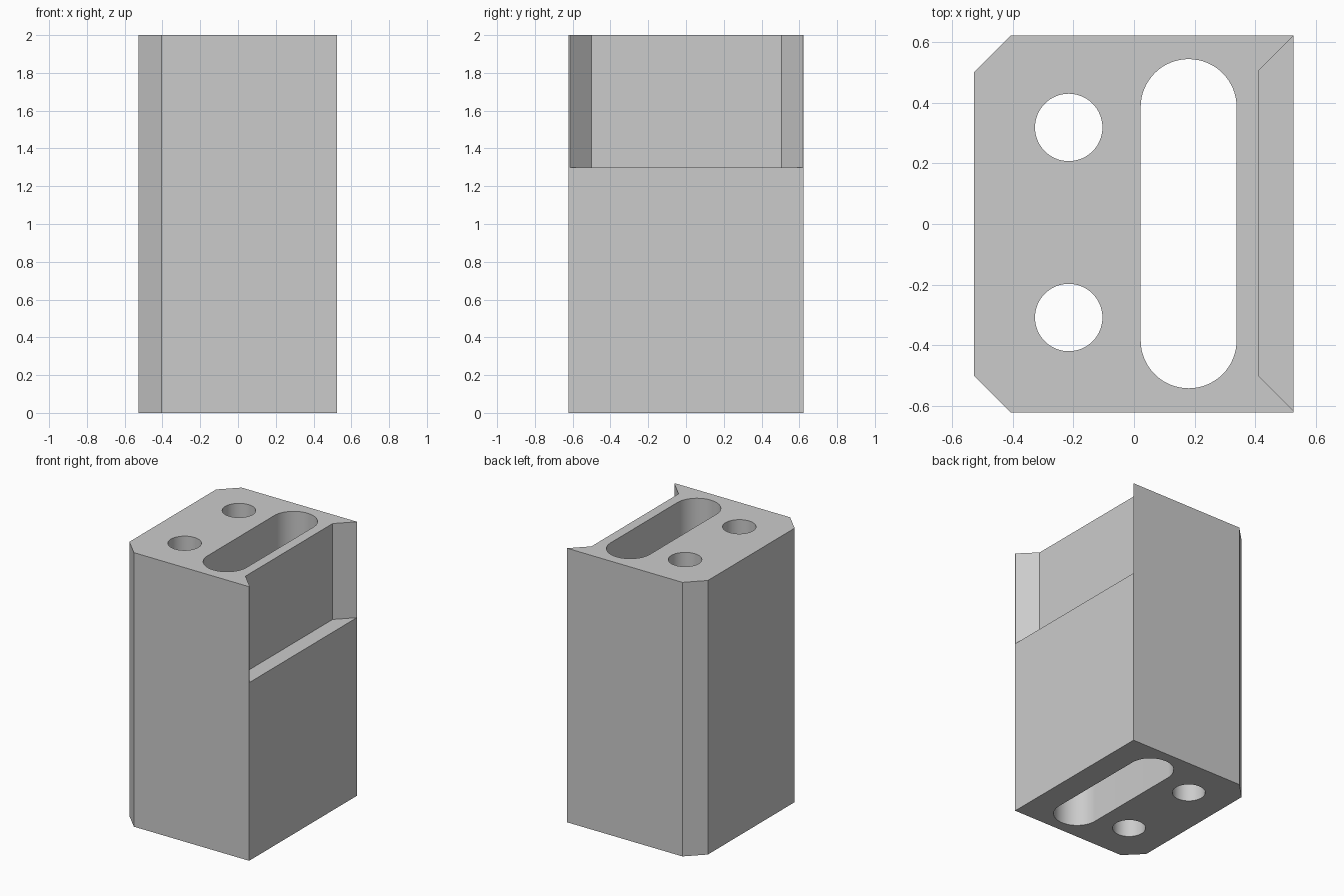
import bpy
import bmesh
from math import cos, sin, pi, radians

cube = bpy.data.objects.get("Cube")
if cube:
    bpy.data.objects.remove(cube, do_unlink=True)

grey = bpy.data.materials.new("light_grey")
grey.use_nodes = True
colour = (0.6, 0.6, 0.6, 1)
grey.diffuse_color = colour
grey.node_tree.nodes["Principled BSDF"].inputs["Base Color"].default_value = colour

HEIGHT = 2.0


def prism(name, outline, bottom, top):
    """Extrude a counter-clockwise outline from bottom to top."""
    bm = bmesh.new()
    face = bm.faces.new([bm.verts.new((x, y, bottom)) for x, y in outline])
    grown = bmesh.ops.extrude_face_region(bm, geom=[face])["geom"]
    verts = [g for g in grown if isinstance(g, bmesh.types.BMVert)]
    bmesh.ops.translate(bm, verts=verts, vec=(0, 0, top - bottom))
    bmesh.ops.recalc_face_normals(bm, faces=bm.faces)
    mesh = bpy.data.meshes.new(name)
    bm.to_mesh(mesh)
    bm.free()
    mesh.materials.append(grey)
    obj = bpy.data.objects.new(name, mesh)
    bpy.context.collection.objects.link(obj)
    return obj


def arc(x, y, radius, start, end, steps):
    angles = [start + (end - start) * i / steps for i in range(steps + 1)]
    return [(x + radius * cos(a), y + radius * sin(a)) for a in angles]


# Block with two chamfered upright corners
LEFT, RIGHT, BACK, SLANT = -0.527, 0.525, 0.621, 0.121
block = prism("block", [
    (LEFT, -BACK + SLANT), (LEFT + SLANT, -BACK), (RIGHT, -BACK),
    (RIGHT, BACK), (LEFT + SLANT, BACK), (LEFT, BACK - SLANT),
], 0, HEIGHT)

# Flared recess in the upper right side
cutters = [prism("recess_cutter", [
    (0.41, -0.5), (RIGHT, -0.615), (0.7, -0.615),
    (0.7, 0.62), (RIGHT, 0.62), (0.41, 0.505),
], 1.3, HEIGHT + 0.1)]

# Long rounded slot through the full height
slot = arc(0.18, 0.385, 0.158, 0, pi, 32) + arc(0.18, -0.383, 0.158, pi, 2 * pi, 32)
cutters.append(prism("slot_cutter", slot, -0.1, HEIGHT + 0.1))

# Two round through holes
for y in (-0.308, 0.318):
    circle = arc(-0.215, y, 0.111, 0, 2 * pi, 64)[:-1]
    cutters.append(prism("hole_cutter", circle, -0.1, HEIGHT + 0.1))

bpy.ops.object.select_all(action="DESELECT")
bpy.context.view_layer.objects.active = block
block.select_set(True)
for cutter in cutters:
    cutter.hide_render = True
    mod = block.modifiers.new(cutter.name, "BOOLEAN")
    mod.operation = "DIFFERENCE"
    mod.solver = "EXACT"
    mod.object = cutter
    bpy.ops.object.modifier_apply(modifier=mod.name)
    bpy.data.objects.remove(cutter, do_unlink=True)

bpy.ops.object.shade_smooth_by_angle(angle=radians(30))
